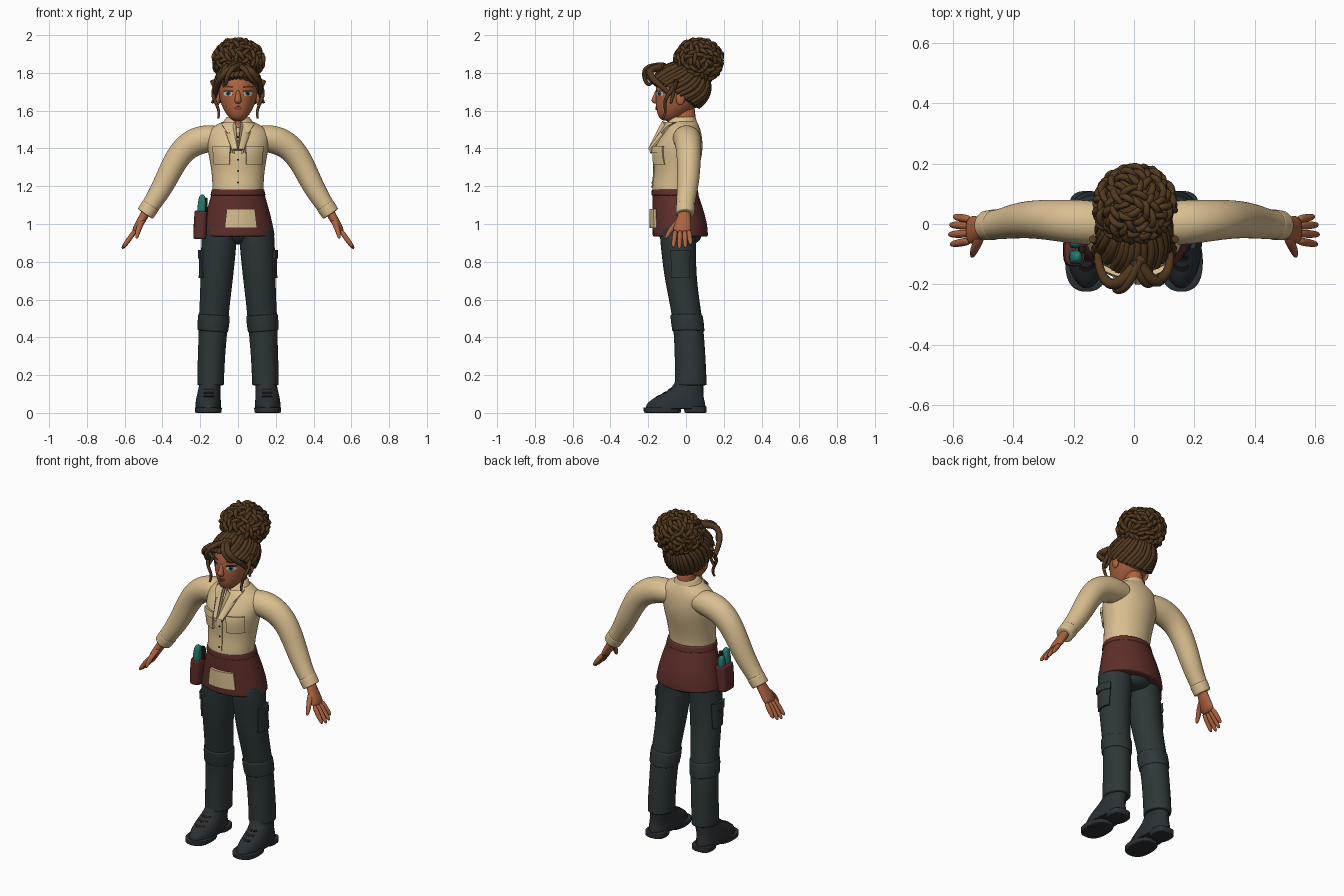
import bpy, bmesh, math, random
from math import sin, cos, pi
from mathutils import Vector, Matrix
from mathutils.bvhtree import BVHTree

random.seed(7)
cube = bpy.data.objects.get("Cube")
if cube:
    bpy.data.objects.remove(cube, do_unlink=True)


def material(name, *rgb):
    m = bpy.data.materials.new(name)
    m.use_nodes = True
    m.diffuse_color = (*rgb, 1)
    m.node_tree.nodes["Principled BSDF"].inputs["Base Color"].default_value = (*rgb, 1)
    return m


SHIRT = material("cream_cloth", .70, .52, .28)
APRON = material("maroon_cloth", .115, .028, .023)
TROUSER = material("slate_cloth", .026, .038, .041)
BOOT = material("boot_leather", .022, .030, .036)
SKIN = material("warm_skin", .42, .125, .052)
HAIR = material("brown_hair", .085, .041, .014)
TEAL = material("teal", .02, .19, .16)
WHITE = material("eye_white", .65, .60, .55)
LIP = material("lip_rose", .30, .065, .04)
DARK = material("dark_line", .012, .010, .009)


def add_object(name, mesh, mat, mirror=False):
    ob = bpy.data.objects.new(name, mesh)
    bpy.context.scene.collection.objects.link(ob)
    mesh.materials.clear()
    mesh.materials.append(mat)
    mesh.shade_smooth()
    if mirror:
        ob.modifiers.new("Mirror", 'MIRROR').use_mirror_merge = False
    return ob


def from_bmesh(name, bm, mat, mirror=False):
    mesh = bpy.data.meshes.new(name)
    bm.to_mesh(mesh)
    bm.free()
    return add_object(name, mesh, mat, mirror)


def loft(name, rings, mat, mirror=False, sharp=False, square=1.0, seg=16):
    """Skin oval rings (x, y, z, half width, half depth) along a path."""
    rings = [Vector(r) for r in rings]
    if sharp:
        a, b, y, z = rings[0], rings[1], rings[-2], rings[-1]
        rings = [a, a + (b - a) * .06] + rings[1:-1] + [z + (y - z) * .06, z]
    bm = bmesh.new()
    loops = []
    for i, r in enumerate(rings):
        d = rings[min(i + 1, len(rings) - 1)] - rings[max(i - 1, 0)]
        side = Vector((0, 1, 0)).cross(Vector((d[0], 0, d[2])).normalized())
        loop = []
        for k in range(seg):
            c, s = cos(2 * pi * k / seg), sin(2 * pi * k / seg)
            c, s = (math.copysign(abs(q) ** square, q) for q in (c, s))
            loop.append(bm.verts.new(Vector(r[:3]) + side * r[3] * c + Vector((0, r[4] * s, 0))))
        loops.append(loop)
    for a, b in zip(loops, loops[1:]):
        for k in range(seg):
            n = (k + 1) % seg
            bm.faces.new((a[k], a[n], b[n], b[k]))
    bm.faces.new(loops[0])
    bm.faces.new(loops[-1])
    bmesh.ops.recalc_face_normals(bm, faces=bm.faces)
    ob = from_bmesh(name, bm, mat, mirror)
    sub = ob.modifiers.new("Smooth", 'SUBSURF')
    sub.levels = sub.render_levels = 2
    return ob


def ball(name, centre, size, mat, mirror=False, cut=None):
    bm = bmesh.new()
    bmesh.ops.create_uvsphere(bm, u_segments=32, v_segments=20, radius=1,
                              matrix=Matrix.Translation(centre) @ Matrix.Diagonal((*size, 1)))
    if cut:
        bmesh.ops.bisect_plane(bm, geom=bm.verts[:] + bm.edges[:] + bm.faces[:],
                               plane_co=cut[0], plane_no=cut[1], clear_inner=True)
    return from_bmesh(name, bm, mat, mirror)


def plate(name, target, u, z, w, h, mat, off=.003, mirror=False, disc=False,
          taper=0, d=(0, 1, 0), n=8):
    """A thin panel laid on the surface of target, looking along d."""
    tree = BVHTree.FromObject(target, bpy.context.evaluated_depsgraph_get())
    d = Vector(d)
    across = d.cross(Vector((0, 0, 1)))
    bm = bmesh.new()
    grid = []
    for j in range(n + 1):
        for i in range(n + 1):
            a, b = 2 * i / n - 1, 2 * j / n - 1
            if disc:
                a, b = a * math.sqrt(1 - b * b / 2), b * math.sqrt(1 - a * a / 2)
            p = across * (u + w * a * (1 + taper * b)) + Vector((0, 0, z + h * b)) - d
            hit = tree.ray_cast(p, d)[0]
            if hit is None:
                hit = tree.find_nearest(p)[0]
            grid.append(bm.verts.new(hit - d * off))
    for j in range(n):
        for i in range(n):
            k = j * (n + 1) + i
            bm.faces.new((grid[k], grid[k + 1], grid[k + n + 2], grid[k + n + 1]))
    ob = from_bmesh(name, bm, mat, mirror)
    solid = ob.modifiers.new("Thickness", 'SOLIDIFY')
    solid.thickness, solid.offset = min(off + .003, .02), -1
    ob.modifiers.new("Crisp", 'EDGE_SPLIT')
    return ob


def tubes(name, paths, mat):
    """Tapered strands; each path is (points, start radius, end radius)."""
    cu = bpy.data.curves.new(name, 'CURVE')
    cu.dimensions, cu.bevel_depth, cu.bevel_resolution = '3D', 1, 2
    cu.resolution_u, cu.use_fill_caps = 4, True
    for pts, r0, r1 in paths:
        sp = cu.splines.new('NURBS')
        sp.points.add(len(pts) - 1)
        for i, (q, p) in enumerate(zip(sp.points, pts)):
            q.co, q.radius = (*p, 1), r0 + (r1 - r0) * i / (len(pts) - 1)
        sp.order_u, sp.use_endpoint_u, sp.resolution_u = 3, True, 4
    tmp = bpy.data.objects.new("tmp", cu)
    bpy.context.scene.collection.objects.link(tmp)
    dg = bpy.context.evaluated_depsgraph_get()
    mesh = bpy.data.meshes.new_from_object(tmp.evaluated_get(dg))
    bpy.data.objects.remove(tmp, do_unlink=True)
    return add_object(name, mesh, mat)


# Shirt
shirt = loft("shirt", [(0, -.065, 1.15, .138, .117), (0, -.065, 1.2, .138, .117), (0, -.05, 1.28, .143, .117),
    (0, -.045, 1.36, .158, .133), (0, -.038, 1.42, .168, .13), (0, -.02, 1.48, .17, .105),
    (0, -.017, 1.515, .14, .09), (0, -.017, 1.545, .075, .075)], SHIRT, sharp=True)
loft("sleeves", [(.08, 0, 1.455, .06, .07), (.16, .005, 1.455, .076, .077), (.235, .01, 1.435, .077, .072),
    (.30, .015, 1.385, .07, .067), (.35, .015, 1.30, .064, .063), (.395, .01, 1.205, .059, .059),
    (.44, 0, 1.13, .052, .051), (.485, -.005, 1.065, .046, .048)], SHIRT, True, True)
loft("cuffs", [(.46, -.002, 1.10, .051, .052), (.492, -.005, 1.052, .049, .05)], SHIRT, True, True)
collar = loft("collar", [(0, -.022, 1.51, .095, .092), (0, -.02, 1.545, .078, .078),
    (0, -.012, 1.568, .06, .064)], SHIRT, sharp=True)
plate("collar_points", shirt, .052, 1.515, .026, .032, SHIRT, .016, True, taper=.8)
plate("neck_opening", collar, 0, 1.54, .02, .02, SKIN, .004, taper=.9)
plate("placket", shirt, 0, 1.34, .016, .15, SHIRT, .005)
for i in range(5):
    plate("button", shirt, 0, 1.22 + i * .06, .005, .005, DARK, .007, disc=True, n=4)
plate("chest_pockets", shirt, .088, 1.36, .042, .046, SHIRT, .012, True)
plate("pocket_flaps", shirt, .088, 1.396, .046, .017, SHIRT, .018, True)

# Apron
apron = loft("apron", [(0, -.06, 1.185, .138, .12), (0, -.055, 1.15, .146, .125), (0, -.045, 1.09, .165, .136),
    (0, -.032, 1.0, .188, .149), (0, -.03, .932, .2, .15)], APRON, sharp=True)
loft("apron_band", [(0, -.06, 1.185, .142, .124), (0, -.057, 1.15, .15, .129)], APRON, sharp=True)
plate("apron_pocket", apron, .015, 1.03, .08, .05, SHIRT, .016, taper=-.07)

# Tool pouch on the right hip
loft("tool_pouch", [(-.202, -.085, .92, .034, .055), (-.2, -.085, 1.0, .036, .057),
    (-.195, -.085, 1.07, .034, .055)], APRON, sharp=True, square=.6)
loft("tool_handle_front", [(-.197, -.11, 1.0, .02, .024), (-.192, -.11, 1.10, .024, .026),
    (-.188, -.11, 1.16, .016, .018)], TEAL, square=.7)
loft("tool_handle_back", [(-.197, -.06, 1.0, .018, .02), (-.195, -.06, 1.09, .02, .022),
    (-.195, -.06, 1.13, .016, .016)], TEAL, square=.7)
loft("tool_grip", [(-.175, -.085, 1.02, .012, .014), (-.172, -.085, 1.14, .012, .014)], DARK, sharp=True)

# Trousers
legs = loft("trouser_legs", [(.1, -.04, .98, .088, .1), (.1, -.042, .92, .096, .098), (.105, -.038, .84, .093, .093),
    (.112, -.03, .72, .088, .087), (.124, -.005, .57, .081, .081), (.13, .01, .48, .08, .081),
    (.138, .02, .35, .074, .082), (.145, .025, .2, .073, .085), (.145, .025, .145, .072, .086)],
    TROUSER, True, True)
loft("knee_panels", [(.127, .002, .52, .085, .087), (.13, .008, .475, .087, .089),
    (.134, .013, .43, .082, .087)], TROUSER, True, True)
loft("seat", [(0, -.02, 1.0, .14, .12), (0, -.015, .92, .1, .1), (0, -.01, .89, .05, .06)], TROUSER)
plate("thigh_pockets", legs, -.03, .78, .05, .065, TROUSER, .01, True, d=(-1, 0, 0))
plate("thigh_flaps", legs, -.03, .84, .054, .022, TROUSER, .016, True, d=(-1, 0, 0))

# Boots
boots = loft("boots", [(.157, -.055, .02, .07, .163), (.157, -.054, .05, .07, .16), (.156, -.035, .085, .065, .13),
    (.152, -.002, .115, .06, .096), (.148, .015, .15, .058, .08), (.147, .02, .18, .056, .075)],
    BOOT, True, True)
loft("boot_soles", [(.157, -.125, 0, .071, .1), (.157, -.125, .03, .073, .102)], BOOT, True, True, .8)
loft("boot_heels", [(.155, .05, 0, .06, .06), (.155, .05, .035, .061, .061)], BOOT, True, True, .7)
for i in range(3):
    plate("laces", boots, .155, .09 + i * .018, .028, .004, DARK, .004, True, n=4)

# Hands
loft("palms", [(.475, -.004, 1.085, .026, .03), (.505, -.012, 1.03, .023, .037), (.532, -.02, .985, .022, .048),
    (.55, -.021, .953, .016, .047)], SKIN, True)
for name, y, reach in (("index", -.056, .92), ("middle", -.031, 1), ("ring", -.007, .95), ("little", .015, .78)):
    path = []
    for t, r in ((0, .013), (.4, .0145), (.8, .0125), (1, .007)):
        t *= reach
        path.append((.542 + .072 * t, y + (y + .02) * .35 * t, .968 - .1 * t, r, r))
    loft(name + "_fingers", path, SKIN, True, seg=10)
loft("thumbs", [(.503, -.028, 1.03, .018, .018), (.52, -.065, .99, .017, .019), (.532, -.09, .955, .014, .016),
    (.537, -.108, .92, .007, .009)], SKIN, True, seg=10)

# Head and face
loft("neck", [(0, 0, 1.48, .058, .058), (0, -.005, 1.55, .05, .053), (0, -.005, 1.64, .052, .06)], SKIN)
head = loft("head", [(0, -.09, 1.545, .022, .03), (0, -.088, 1.56, .045, .055), (0, -.07, 1.59, .069, .086),
    (0, -.045, 1.63, .09, .117), (0, -.032, 1.68, .104, .132), (0, -.03, 1.74, .108, .132),
    (0, -.03, 1.79, .092, .112), (0, -.03, 1.83, .05, .06)], SKIN)
loft("nose", [(0, -.148, 1.715, .01, .012), (0, -.158, 1.68, .013, .015), (0, -.167, 1.653, .021, .021),
    (0, -.158, 1.636, .014, .014)], SKIN, seg=12)
ball("ears", (.106, -.03, 1.665), (.012, .024, .036), SKIN, True)
plate("eye_whites", head, .053, 1.69, .023, .013, WHITE, .002, True, True)
plate("irises", head, .053, 1.69, .0115, .0125, TEAL, .0035, True, True)
plate("pupils", head, .053, 1.69, .0055, .0065, DARK, .005, True, True)
plate("upper_lids", head, .054, 1.704, .025, .0035, DARK, .005, True, True)
plate("eyebrows", head, .056, 1.727, .028, .005, HAIR, .004, True, True)
plate("upper_lip", head, 0, 1.6185, .022, .0045, LIP, .005, disc=True)
plate("lower_lip", head, 0, 1.609, .018, .006, LIP, .006, disc=True)

# Swept-back hair
centre, size = Vector((0, -.025, 1.725)), Vector((.12, .15, .13))
pole, back = Vector((0, .62, .785)), Vector((0, .785, -.62))
ball("hair_cap", centre, size, HAIR, cut=((0, -.15, 1.77), pole))


def on_scalp(a, e):
    v = (Vector((cos(a), 0, 0)) + back * sin(a)) * cos(e) + pole * sin(e)
    return centre + Vector(p * q for p, q in zip(v, size))


strands = []
for k in range(34):
    a = 2 * pi * k / 34 + random.uniform(-.06, .06)
    strands.append(([on_scalp(a + .12 * sin(4 * t) + .3 * t, -.27 + 1.55 * t)
                     for t in (0, .2, .4, .6, .8, 1)], .015, .011))
tubes("swept_strands", strands, HAIR)

# Curly bun
bun, bun_size = Vector((0, .068, 1.866)), Vector((.108, .1, .09))
ball("bun_core", bun, bun_size * 1.04, HAIR)
curls, count = [], 150
for k in range(count):
    z = 1 - 2 * (k + .5) / count
    a = k * pi * (3 - math.sqrt(5))
    d = Vector((cos(a) * math.sqrt(1 - z * z), sin(a) * math.sqrt(1 - z * z), z))
    side = d.cross(Vector((random.gauss(0, 1), random.gauss(0, 1), random.gauss(0, 1)))).normalized()
    drift = d.cross(side) * .03
    root = bun + Vector(p * q for p, q in zip(d, bun_size))
    r = random.uniform(.02, .032)
    curls.append(([root + (d * cos(t) + side * sin(t)) * r + drift * (t / 4)
                   for t in (-1.6, -.8, 0, .8, 1.6, 2.4, 3.2)], .013, .008))
tubes("bun_curls", curls, HAIR)

# Fringe and loose tendrils
locks = [
    ([(.03, -.11, 1.83), (-.04, -.2, 1.83), (-.09, -.2, 1.78), (-.118, -.14, 1.73), (-.12, -.1, 1.69)], .022, .012),
    ([(.01, -.12, 1.83), (.06, -.2, 1.825), (.1, -.18, 1.77), (.122, -.13, 1.73), (.12, -.09, 1.69)], .022, .012),
    ([(.02, -.12, 1.84), (-.02, -.21, 1.84), (-.06, -.225, 1.78), (-.065, -.2, 1.73), (-.085, -.185, 1.745)], .016, .008),
    ([(0, -.12, 1.84), (.03, -.2, 1.83), (.06, -.2, 1.78), (.085, -.175, 1.745), (.1, -.16, 1.76)], .016, .008)]
for s in (1, -1):
    locks.append(([(s * (.116 + .016 * sin(5.5 * t)), -.07 - .06 * t + .012 * cos(7 * t), 1.74 - .18 * t)
                   for t in (0, .15, .3, .45, .6, .75, .9, 1)], .013, .006))
    locks.append(([(s * (.125 + .012 * cos(6 * t)), -.05 - .03 * t, 1.76 - .12 * t)
                   for t in (0, .25, .5, .75, 1)], .013, .007))
tubes("fringe_locks", locks, HAIR)
